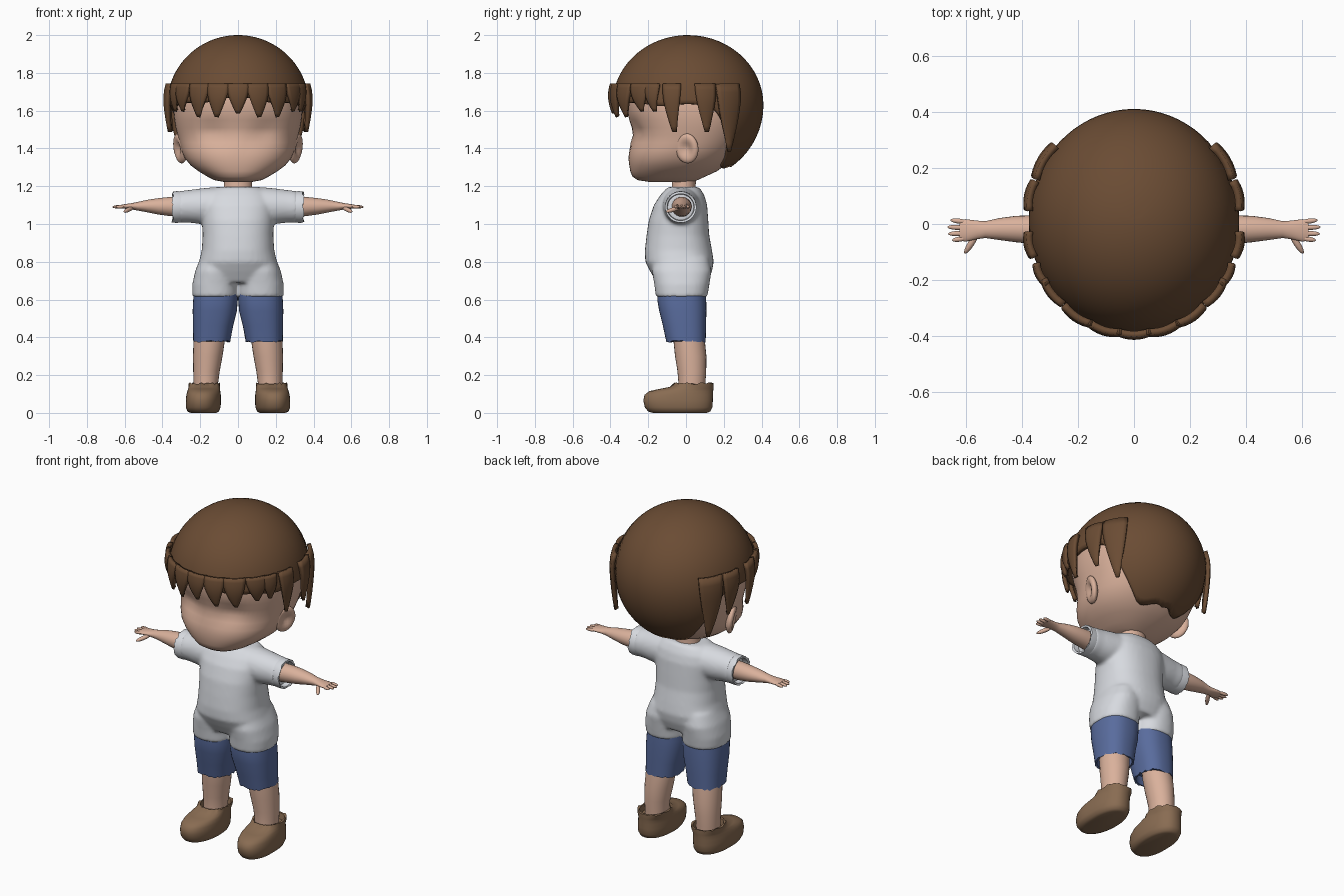
import bpy, bmesh, math, random
from mathutils import Vector, Matrix

random.seed(4)
if "Cube" in bpy.data.objects:
    bpy.data.objects.remove(bpy.data.objects["Cube"])


def material(name, r, g, b):
    m = bpy.data.materials.new(name)
    m.use_nodes = True
    m.diffuse_color = (r, g, b, 1)
    m.node_tree.nodes["Principled BSDF"].inputs["Base Color"].default_value = (r, g, b, 1)
    return m


HAIR = material("brown hair", 0.145, 0.072, 0.034)
SKIN = material("skin", 0.70, 0.44, 0.33)
WHITE = material("pale shirt", 0.68, 0.70, 0.74)
BLUE = material("blue cloth", 0.10, 0.15, 0.34)
TAN = material("tan leather", 0.25, 0.15, 0.085)


def finish(name, bm, mat, angle=50):
    bmesh.ops.recalc_face_normals(bm, faces=bm.faces)
    mesh = bpy.data.meshes.new(name)
    bm.to_mesh(mesh)
    bm.free()
    mesh.materials.append(mat)
    ob = bpy.data.objects.new(name, mesh)
    bpy.context.collection.objects.link(ob)
    bpy.ops.object.select_all(action='DESELECT')
    ob.select_set(True)
    bpy.context.view_layer.objects.active = ob
    bpy.ops.object.shade_smooth_by_angle(angle=math.radians(angle))
    return ob


def loft(bm, rings, side=1, along_x=False, power=2.0, n=40, jag=None):
    """Rings are (position, centre, radius, low, high); jag is a ragged ring."""
    loops = []
    for i, (t, c, r, lo, hi) in enumerate(rings):
        loop = []
        for k in range(n):
            a = 2 * math.pi * k / n
            ca, sa = math.cos(a), math.sin(a)
            u = c + r * math.copysign(abs(ca) ** (2 / power), ca)
            v = (lo + hi) / 2 + (hi - lo) / 2 * math.copysign(abs(sa) ** (2 / power), sa)
            w = t + (random.uniform(-0.006, 0.006) if i == jag else 0)
            p = (w, u, v) if along_x else (u, v, w)
            loop.append(bm.verts.new((p[0] * side, p[1], p[2])))
        loops.append(loop)
    for a, b in zip(loops, loops[1:]):
        for k in range(n):
            bm.faces.new((a[k], a[(k + 1) % n], b[(k + 1) % n], b[k]))
    bm.faces.new(loops[0])
    bm.faces.new(loops[-1])


def finger(bm, p, q, r, side):
    p, q = Vector(p), Vector(q)
    p.x *= side
    q.x *= side
    d = q - p
    mat = (Matrix.Translation((p + q) / 2) @ d.to_track_quat('Z', 'Y').to_matrix().to_4x4()
           @ Matrix.Diagonal((r, r, d.length / 2, 1)))
    bmesh.ops.create_uvsphere(bm, u_segments=10, v_segments=8, radius=1, matrix=mat)


# Head with shallow eye sockets and a small nose
bm = bmesh.new()
loft(bm, [(1.222, 0, .07, -.19, .03), (1.232, 0, .125, -.255, .06), (1.25, 0, .16, -.283, .10),
          (1.28, 0, .21, -.295, .165), (1.31, 0, .25, -.30, .205), (1.35, 0, .283, -.305, .25),
          (1.39, 0, .30, -.298, .28), (1.43, 0, .31, -.285, .305), (1.47, 0, .32, -.28, .325),
          (1.51, 0, .33, -.287, .34), (1.55, 0, .337, -.30, .355), (1.60, 0, .342, -.312, .365),
          (1.70, 0, .335, -.315, .355), (1.80, 0, .28, -.26, .29), (1.88, 0, .17, -.16, .18)],
     power=2.25, n=72)
for v in bm.verts:
    if v.co.y < -0.1:
        x, z = abs(v.co.x), v.co.z
        v.co.y += 0.022 * math.exp(-((x - .14) / .07) ** 2 - ((z - 1.49) / .045) ** 2)
        v.co.y -= 0.008 * math.exp(-(x / .03) ** 2 - ((z - 1.43) / .03) ** 2)
finish("head", bm, SKIN)

# Neck
bm = bmesh.new()
loft(bm, [(1.12, 0, .085, -.09, .065), (1.19, 0, .075, -.075, .05), (1.26, 0, .075, -.075, .055)])
finish("neck", bm, SKIN)

# Hair cap, lower at the back
RX, RY, CY, ZC = .375, .40, .01, 1.63


def hair_point(theta, z, off=0.0, hang=False):
    h = .37 if z > ZC else .40
    r = 1 if hang and z < ZC else math.sqrt(max(0, 1 - ((z - ZC) / h) ** 2))
    return Vector(((RX * r + off) * math.sin(theta), CY - (RY * r + off) * math.cos(theta), z))


def hair_limit(theta):
    a = abs((theta + math.pi) % (2 * math.pi) - math.pi)
    s = min(1, max(0, (a - 1.85) / .65))
    return 1.67 - .04 * min(1, a) - .33 * s * s * (3 - 2 * s) + .006 * math.sin(9 * a)


bm = bmesh.new()
N, M = 72, 24
top = bm.verts.new((0, CY, 2.0))
cols = []
for k in range(N):
    th = 2 * math.pi * k / N
    low = hair_limit(th)
    end = math.acos((low - ZC) / (.37 if low > ZC else .40))
    col = [top]
    for j in range(1, M + 1):
        c = math.cos(end * j / M)
        col.append(bm.verts.new(hair_point(th, ZC + c * (.37 if c > 0 else .40))))
    cols.append(col)
for k in range(N):
    a, b = cols[k], cols[(k + 1) % N]
    bm.faces.new((top, a[1], b[1]))
    for j in range(1, M):
        bm.faces.new((a[j], a[j + 1], b[j + 1], b[j]))
cap = finish("hair_cap", bm, HAIR)
mod = cap.modifiers.new("thickness", 'SOLIDIFY')
mod.thickness, mod.offset = 0.022, -1


# Pointed hair locks around the fringe and sides
def lock(name, theta, half, tip, lean):
    bm = bmesh.new()
    grid = []
    for j in range(9):
        v = j / 8
        w = half * (1 - v ** 1.7) + .008
        row = []
        for i in range(7):
            u = i / 3 - 1
            off = .014 + .006 * (1 - u * u) - .028 * v * v
            row.append(bm.verts.new(hair_point(theta + u * w + lean * v * v,
                                               1.74 + (tip - 1.74) * v, off, True)))
        grid.append(row)
    for a, b in zip(grid, grid[1:]):
        for i in range(6):
            bm.faces.new((a[i], a[i + 1], b[i + 1], b[i]))
    ob = finish(name, bm, HAIR)
    mod = ob.modifiers.new("thickness", 'SOLIDIFY')
    mod.thickness, mod.offset = 0.022, 0


lock("fringe_lock_middle", 0, .15, 1.59, 0)
LOCKS = [(.28, .15, 1.57), (.57, .15, 1.57), (.88, .14, 1.60), (1.08, .10, 1.60),
         (1.36, .11, 1.49), (1.80, .13, 1.49), (2.13, .17, 1.385)]
for s, tag in ((1, "left"), (-1, "right")):
    for i, (th, half, tip) in enumerate(LOCKS):
        lock(f"{tag}_hair_lock_{i + 1}", s * th, half, tip, s * .03)

    # Ear with a hollowed outer face
    bm = bmesh.new()
    bmesh.ops.create_uvsphere(bm, u_segments=24, v_segments=16, radius=1)
    turn = Matrix.Rotation(-.4, 3, 'Z') @ Matrix.Rotation(.15, 3, 'Y')
    for v in bm.verts:
        if v.co.x > 0:
            v.co.x -= 1.1 * math.exp(-(v.co.y ** 2 + v.co.z ** 2) / .3)
        p = turn @ Vector((v.co.x * .03, v.co.y * .065, v.co.z * .08))
        v.co = ((p.x + .308) * s, p.y + .005, p.z + 1.40)
    finish(f"{tag}_ear", bm, SKIN)

    # Arm, palm, fingers and thumb
    bm = bmesh.new()
    loft(bm, [(.26, -.025, .055, 1.035, 1.145), (.36, -.02, .051, 1.042, 1.143),
              (.42, -.018, .047, 1.05, 1.137), (.48, -.018, .039, 1.062, 1.128),
              (.53, -.02, .030, 1.071, 1.117), (.56, -.021, .033, 1.077, 1.111),
              (.60, -.023, .040, 1.081, 1.105), (.622, -.022, .037, 1.084, 1.101)],
         s, along_x=True, n=24)
    for y0, y1, x1 in ((.007, .014, .655), (-.013, -.011, .665), (-.033, -.035, .663), (-.05, -.058, .648)):
        finger(bm, (.595, y0, 1.093), (x1, y1, 1.09), .0095, s)
    finger(bm, (.555, -.03, 1.088), (.604, -.106, 1.064), .012, s)
    finish(f"{tag}_arm", bm, SKIN)

    # Open sleeve cuff
    bm = bmesh.new()
    loft(bm, [(.27, -.028, .076, 1.015, 1.167), (.32, -.028, .083, 1.006, 1.174),
              (.346, -.028, .083, 1.007, 1.172), (.344, -.028, .072, 1.018, 1.16),
              (.30, -.028, .068, 1.022, 1.156)], s, along_x=True, n=40, jag=2)
    finish(f"{tag}_sleeve_cuff", bm, WHITE)

    # Shorts leg, hollow at the hem
    bm = bmesh.new()
    loft(bm, [(.66, .116, .115, -.15, .105), (.60, .119, .118, -.152, .107),
              (.54, .123, .117, -.142, .108), (.46, .132, .106, -.122, .106),
              (.378, .139, .098, -.104, .104), (.379, .139, .088, -.093, .094),
              (.43, .138, .088, -.09, .094)], s, power=2.4, jag=4)
    finish(f"{tag}_shorts_leg", bm, BLUE)

    # Lower leg
    bm = bmesh.new()
    loft(bm, [(.45, .15, .082, -.07, .093), (.38, .153, .083, -.066, .10),
              (.30, .16, .078, -.058, .108), (.22, .167, .070, -.045, .107),
              (.16, .17, .065, -.04, .103), (.10, .17, .063, -.04, .10)], s, n=28)
    finish(f"{tag}_lower_leg", bm, SKIN)

    # Shoe with a rounded toe and open ankle, toe turned slightly out
    bm = bmesh.new()
    loft(bm, [(0, .183, .068, -.175, .11), (.007, .184, .083, -.20, .128), (.03, .184, .092, -.218, .14),
              (.065, .183, .093, -.226, .142), (.095, .182, .091, -.22, .143),
              (.115, .181, .087, -.195, .144), (.127, .180, .084, -.14, .145),
              (.138, .179, .083, -.085, .146), (.156, .178, .084, -.062, .146),
              (.154, .177, .074, -.05, .134), (.12, .176, .07, -.045, .128)], s, power=2.3, jag=8)
    for v in bm.verts:
        v.co.x += s * .05 * max(0, -v.co.y - .05)
    finish(f"{tag}_shoe", bm, TAN)

# Shirt body: torso, hips and sleeves fused into one soft surface
bm = bmesh.new()
loft(bm, [(.69, 0, .20, -.155, .115), (.75, 0, .215, -.19, .138), (.80, 0, .207, -.216, .147),
          (.86, 0, .192, -.218, .138), (.94, 0, .187, -.209, .123), (1.02, 0, .19, -.197, .118),
          (1.10, 0, .195, -.17, .112), (1.15, 0, .18, -.138, .098), (1.18, 0, .15, -.112, .08),
          (1.196, 0, .115, -.095, .068)], power=2.3)
for s in (1, -1):
    loft(bm, [(.612, .121, .121, -.159, .113), (.68, .121, .121, -.168, .124),
              (.75, .115, .112, -.18, .135), (.82, .10, .10, -.17, .12)], s, power=2.3)
    loft(bm, [(.05, -.025, .09, 1.03, 1.195), (.14, -.025, .10, 1.0, 1.194),
              (.20, -.027, .094, 1.0, 1.188), (.26, -.028, .086, 1.007, 1.18),
              (.315, -.028, .083, 1.008, 1.174)], s, along_x=True)
shirt = finish("shirt", bm, WHITE)
mod = shirt.modifiers.new("fuse", 'REMESH')
mod.mode, mod.voxel_size, mod.use_smooth_shade = 'VOXEL', 0.01, True
mod = shirt.modifiers.new("soften", 'SMOOTH')
mod.factor, mod.iterations = 0.5, 8
